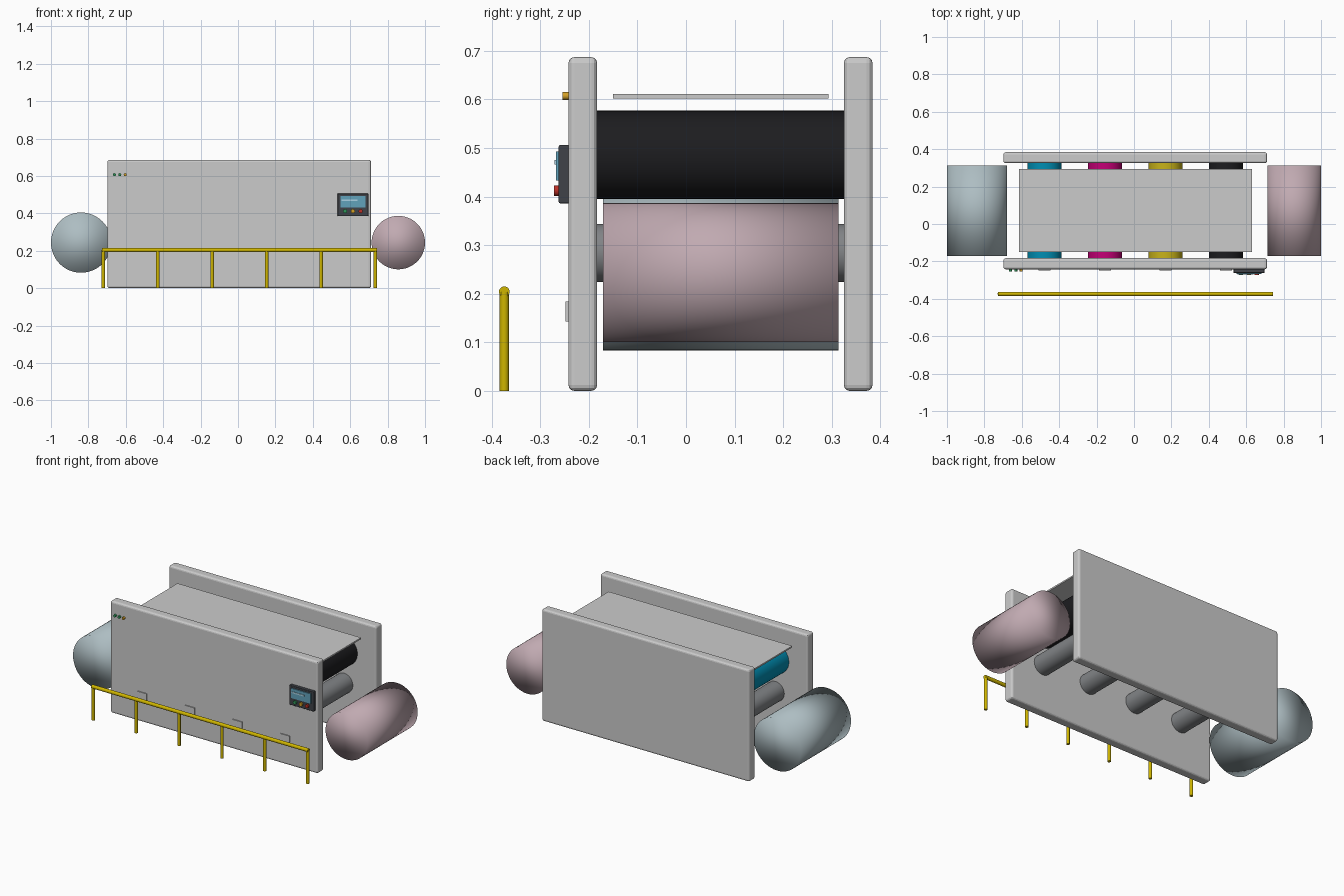
import bpy
from math import radians

if "Cube" in bpy.data.objects:
    bpy.data.objects.remove(bpy.data.objects["Cube"])


def material(name, rgb):
    m = bpy.data.materials.new(name)
    m.diffuse_color = (*rgb, 1)
    m.use_nodes = True
    m.node_tree.nodes["Principled BSDF"].inputs["Base Color"].default_value = m.diffuse_color
    return m


BLUE_PAPER = material("blue_paper", (0.42, 0.51, 0.54))
PINK_PAPER = material("pink_paper", (0.53, 0.40, 0.44))
CYAN = material("cyan_ink", (0.0, 0.27, 0.45))
MAGENTA = material("magenta_ink", (0.55, 0.0, 0.18))
YELLOW = material("yellow_ink", (0.58, 0.45, 0.01))
BLACK = material("black_ink", (0.012, 0.012, 0.014))
STEEL = material("steel", (0.22, 0.23, 0.24))
RAIL = material("safety_yellow", (0.62, 0.46, 0.0))
DARK = material("panel_dark", (0.05, 0.055, 0.065))
SCREEN = material("screen_blue", (0.12, 0.36, 0.5))
SCREEN_BAR = material("screen_bar", (0.4, 0.65, 0.78))
GREEN = material("green_light", (0.03, 0.3, 0.1))
AMBER = material("amber_light", (0.65, 0.35, 0.02))
RED = material("red_light", (0.5, 0.03, 0.02))


def finish(name, mat):
    ob = bpy.context.object
    ob.name = name
    if mat:
        ob.data.materials.append(mat)
    return ob


def box(name, x, y, z, mat=None, bevel=0):
    """Box from (min, max) pairs, optionally with rounded edges."""
    lims = (x, y, z)
    bpy.ops.mesh.primitive_cube_add(size=1, location=[(a + b) / 2 for a, b in lims])
    ob = finish(name, mat)
    ob.scale = [b - a for a, b in lims]
    bpy.ops.object.transform_apply(location=False, rotation=False, scale=True)
    if bevel:
        mod = ob.modifiers.new("bevel", "BEVEL")
        mod.width = bevel
        mod.segments = 3
    return ob


def rod(name, axis, a, b, r, u, v, mat=None, sides=48, soft_caps=False):
    """Cylinder from a to b along an axis; u, v are the other two coordinates in order."""
    mid = (a + b) / 2
    loc = {"X": (mid, u, v), "Y": (u, mid, v), "Z": (u, v, mid)}[axis]
    rot = {"X": (0, radians(90), 0), "Y": (radians(90), 0, 0), "Z": (0, 0, 0)}[axis]
    bpy.ops.mesh.primitive_cylinder_add(vertices=sides, radius=r, depth=b - a,
                                        location=loc, rotation=rot)
    ob = finish(name, mat)
    if soft_caps:
        bpy.ops.object.shade_smooth()
    else:
        bpy.ops.object.shade_smooth_by_angle(angle=radians(35))
    return ob


FRONT = -0.242  # outer face of the front frame

# Side frames and top cover
box("front_frame", (-0.698, 0.711), (FRONT, -0.183), (0, 0.687), bevel=0.012)
box("back_frame", (-0.698, 0.711), (0.325, 0.384), (0, 0.687), bevel=0.012)
box("top_cover", (-0.616, 0.630), (-0.150, 0.293), (0.602, 0.611))

# Four print units: ink cylinder, steel roller below, small tab on the front
units = [("cyan", CYAN), ("magenta", MAGENTA), ("yellow", YELLOW), ("black", BLACK)]
for i, (name, mat) in enumerate(units):
    x = -0.479 + i * 0.3237
    rod(f"{name}_ink_cylinder", "Y", -0.19, 0.332, 0.091, x, 0.486, mat)
    rod(f"{name}_lower_roller", "Y", -0.19, 0.332, 0.060, x, 0.284, STEEL)
    box(f"{name}_front_tab", (x - 0.032, x + 0.032), (-0.248, FRONT + 0.004), (0.143, 0.184))

# Paper rolls at both ends
rod("feed_roll", "Y", -0.171, 0.314, 0.161, -0.839, 0.244, BLUE_PAPER, soft_caps=True)
rod("take_up_roll", "Y", -0.171, 0.314, 0.143, 0.857, 0.244, PINK_PAPER, soft_caps=True)

# Safety rail along the front
rod("safety_rail", "X", -0.728, 0.742, 0.011, -0.374, 0.204, RAIL, 24)
for i in range(6):
    rod(f"rail_post_{i + 1}", "Z", 0, 0.204, 0.0095, -0.720 + i * 0.291, -0.374, RAIL, 24)

# Control panel with screen and buttons
box("control_panel", (0.532, 0.697), (-0.262, FRONT + 0.004), (0.386, 0.506), DARK, 0.003)
box("panel_screen", (0.548, 0.681), (-0.268, -0.260), (0.433, 0.493), SCREEN)
box("screen_bar", (0.554, 0.638), (-0.271, -0.267), (0.466, 0.475), SCREEN_BAR)
for name, x, mat in (("green", 0.573, GREEN), ("amber", 0.614, AMBER), ("red", 0.656, RED)):
    rod(f"{name}_button", "Y", -0.272, -0.260, 0.011, x, 0.412, mat, 20)

# Status lights at the upper left
for name, x, mat in (("left", -0.661, GREEN), ("middle", -0.632, GREEN), ("right", -0.603, AMBER)):
    rod(f"{name}_status_light", "Y", -0.254, FRONT + 0.004, 0.008, x, 0.607, mat, 16)
